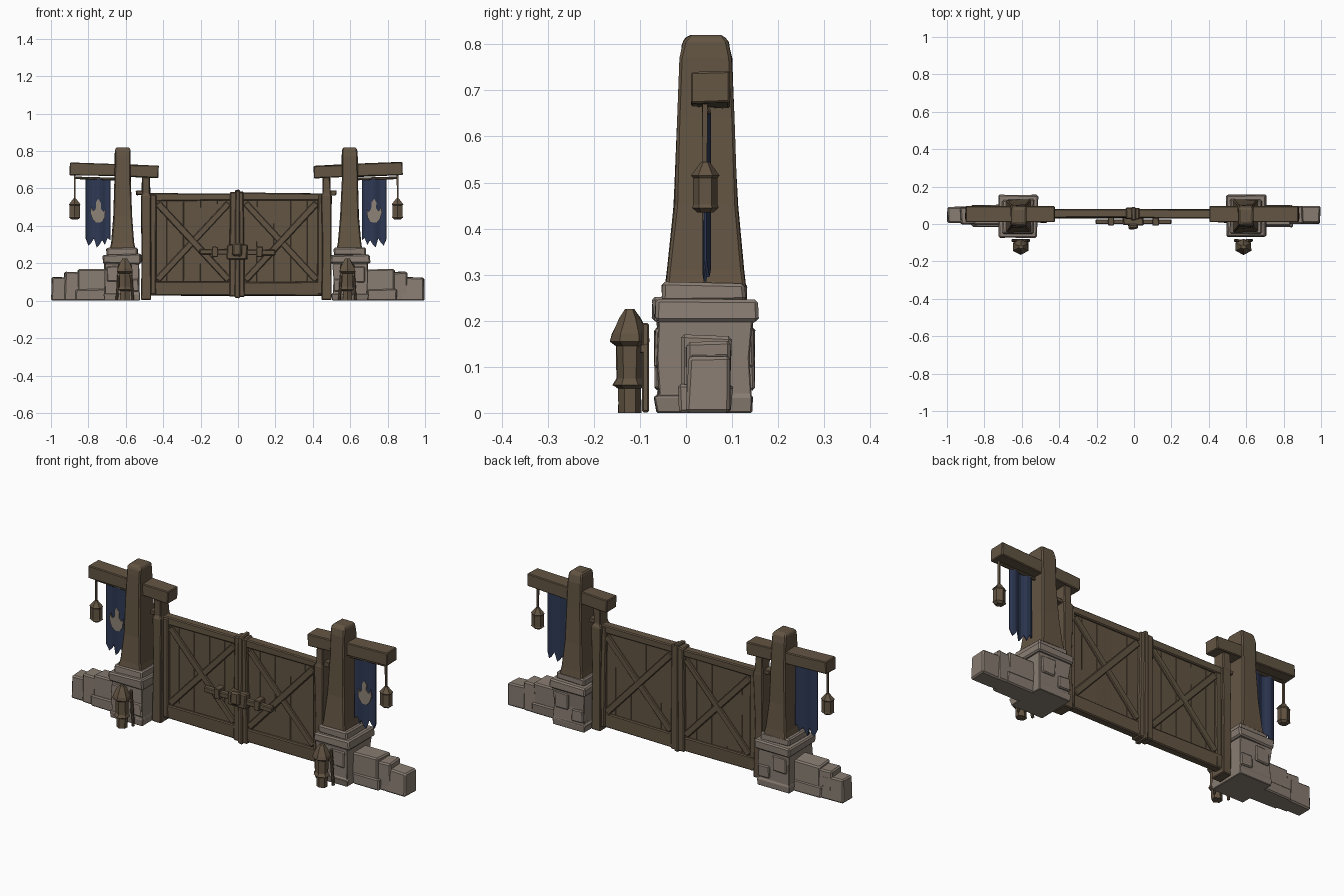
import bpy, bmesh, math, random
from mathutils import Vector, Matrix

random.seed(4)
if "Cube" in bpy.data.objects:
    bpy.data.objects.remove(bpy.data.objects["Cube"])


def material(name, rgb):
    m = bpy.data.materials.new(name)
    m.use_nodes = True
    m.diffuse_color = (*rgb, 1)
    m.node_tree.nodes["Principled BSDF"].inputs["Base Color"].default_value = (*rgb, 1)
    return m


WOOD = material("weathered wood", (0.125, 0.09, 0.056))
STONE = material("grey stone", (0.25, 0.205, 0.17))
CLOTH = material("navy cloth", (0.027, 0.04, 0.088))
CREST = material("pale crest", (0.27, 0.225, 0.185))


def finish(name, bm, mat, bevel=0.0):
    bmesh.ops.recalc_face_normals(bm, faces=bm.faces)
    mesh = bpy.data.meshes.new(name)
    bm.to_mesh(mesh)
    bm.free()
    mesh.materials.append(mat)
    ob = bpy.data.objects.new(name, mesh)
    bpy.context.collection.objects.link(ob)
    if bevel:
        mod = ob.modifiers.new("worn edges", "BEVEL")
        mod.width = bevel
        mod.segments = 1
    return ob


def block(name, x, y, z, mat=WOOD, rough=0.004, bevel=0.005):
    """Hewn box between extents, with slightly uneven corners."""
    bm = bmesh.new()
    bmesh.ops.create_cube(bm, size=1)
    for v in bm.verts:
        v.co = Vector((r[0] + (r[1] - r[0]) * (c + 0.5) for r, c in zip((x, y, z), v.co)))
        v.co += Vector([random.uniform(-rough, rough) for _ in range(3)])
        v.co.z = max(v.co.z, 0) if z[0] > 0 else (0 if v.co.z < z[1] / 2 else v.co.z)
    return finish(name, bm, mat, bevel)


def loft(name, rings, cx, cy, sides=4, mat=WOOD, rough=0.0, bevel=0.0):
    """Stack of rings (height, half width, half depth)."""
    bm = bmesh.new()
    loops = []
    for z, rx, ry in rings:
        k = 1 / math.cos(math.pi / sides)
        loop = []
        for i in range(sides):
            a = 2 * math.pi * (i + 0.5) / sides
            jitter = random.uniform(-rough, rough)
            loop.append(bm.verts.new((cx + (rx + jitter) * k * math.cos(a),
                                      cy + (ry + jitter) * k * math.sin(a), z)))
        loops.append(loop)
    for a, b in zip(loops, loops[1:]):
        for i in range(sides):
            j = (i + 1) % sides
            bm.faces.new((a[i], a[j], b[j], b[i]))
    bm.faces.new(loops[0])
    bm.faces.new(loops[-1])
    return finish(name, bm, mat, bevel)


def plank(name, a, b, y, width, depth):
    """Sloping board from a to b in the x-z plane, with uneven ends."""
    a, b = Vector((a[0], y, a[1])), Vector((b[0], y, b[1]))
    d = b - a
    bm = bmesh.new()
    bmesh.ops.create_cube(bm, size=1)
    for v in bm.verts:
        v.co = Vector((v.co.x * d.length, v.co.y * depth, v.co.z * width * random.uniform(0.85, 1.1)))
    turn = Matrix.Rotation(-math.atan2(d.z, d.x), 4, 'Y')
    bmesh.ops.transform(bm, matrix=Matrix.Translation((a + b) / 2) @ turn, verts=bm.verts)
    return finish(name, bm, WOOD, 0.004)


def fold(u):
    return 0.045 + 0.006 * math.sin(u * 75)


def build_banner(side, s, X):
    bm = bmesh.new()
    hem = [0.33, 0.295, 0.31, 0.335, 0.285, 0.3, 0.325, 0.3, 0.335, 0.325]
    rows = []
    for i, low in enumerate(hem):
        u = 0.803 - 0.13 * i / (len(hem) - 1)
        rows.append([bm.verts.new((X(u), fold(u), z)) for z in (0.652, 0.5, low)])
    for a, b in zip(rows, rows[1:]):
        for j in range(2):
            bm.faces.new((a[j], a[j + 1], b[j + 1], b[j]))
    ob = finish(side + "_banner", bm, CLOTH)
    mod = ob.modifiers.new("cloth thickness", "SOLIDIFY")
    mod.thickness = 0.006
    mod.offset = 0

    # winged crest plate on the front of the cloth
    bm = bmesh.new()
    outline = [(0.0, 0.545), (0.012, 0.525), (0.01, 0.495), (0.025, 0.48), (0.036, 0.505),
               (0.042, 0.47), (0.03, 0.435), (0.012, 0.417), (-0.018, 0.42), (-0.036, 0.445),
               (-0.04, 0.49), (-0.028, 0.475), (-0.016, 0.49), (-0.014, 0.525)]
    bm.faces.new([bm.verts.new((X(0.738 + u), 0.0345, z)) for u, z in outline])
    r = bmesh.ops.extrude_face_region(bm, geom=bm.faces[:])
    for v in r["geom"]:
        if isinstance(v, bmesh.types.BMVert):
            v.co.y += 0.006
    finish(side + "_banner_crest", bm, CREST)


def build_side(side, s):
    def X(u):
        return s * u - 0.01

    def span(a, b):
        return tuple(sorted((X(a), X(b))))

    # stone pedestal and stepped wall
    loft(side + "_pedestal", [(0, 0.096, 0.105), (0.035, 0.099, 0.107), (0.04, 0.092, 0.1),
                              (0.12, 0.092, 0.1), (0.2, 0.094, 0.102)], X(0.61), 0.04, 4, STONE, 0.004, 0.005)
    block(side + "_pedestal_cap", span(0.505, 0.715), (-0.07, 0.155), (0.198, 0.247), STONE, 0.005, 0.007)
    block(side + "_pedestal_top", span(0.525, 0.695), (-0.05, 0.13), (0.24, 0.283), STONE, 0.004, 0.007)
    for i, (u, w, z0, z1) in enumerate([(0.555, 0.07, 0.05, 0.115), (0.65, 0.08, 0.1, 0.185)]):
        block(f"{side}_pedestal_stone_{i}", span(u - w / 2, u + w / 2), (-0.067, 0.148), (z0, z1), STONE, 0.003)
    block(side + "_wall_inner", span(0.68, 0.85), (-0.008, 0.095), (0, 0.167), STONE, 0.005, 0.007)
    block(side + "_wall_middle", span(0.82, 0.915), (0.0, 0.092), (0, 0.152), STONE, 0.005, 0.007)
    block(side + "_wall_end", tuple(sorted((s * 0.87, s * 0.996))), (0.003, 0.093), (0, 0.125), STONE, 0.004, 0.007)
    block(side + "_wall_foot", span(0.7, 0.86), (-0.014, 0.1), (0, 0.06), STONE, 0.004, 0.006)

    # tapering main post
    loft(side + "_post", [(0.27, 0.07, 0.088), (0.31, 0.062, 0.083), (0.45, 0.05, 0.069),
                          (0.64, 0.043, 0.061), (0.77, 0.042, 0.056), (0.805, 0.041, 0.05),
                          (0.82, 0.034, 0.038)], X(0.607), 0.043, 4, WOOD, 0.002, 0.006)

    # crossbeam, banner rail and brace
    beam = [((0.415, 0.686), (0.65, 0.698)), ((0.6, 0.696), (0.89, 0.706))]
    for i, (a, b) in enumerate(beam):
        plank(f"{side}_crossbeam_{i}", (X(a[0]), a[1]), (X(b[0]), b[1]), 0.053, 0.068, 0.085)
    plank(side + "_banner_rail", (X(0.64), 0.65), (X(0.86), 0.657), 0.045, 0.014, 0.016)
    build_banner(side, s, X)

    # hanging lantern
    lx = X(0.863)
    block(side + "_lantern_cord", (lx - 0.004, lx + 0.004), (0.036, 0.046), (0.53, 0.67), WOOD, 0.001, 0)
    loft(side + "_lantern", [(0.435, 0.018, 0.015), (0.445, 0.03, 0.025), (0.452, 0.027, 0.023),
                             (0.51, 0.027, 0.023), (0.515, 0.031, 0.027), (0.545, 0.008, 0.008)], lx, 0.042, 6)

    # upright beside the door
    loft(side + "_gate_post", [(0.005, 0.026, 0.042), (0.3, 0.024, 0.04), (0.56, 0.027, 0.04),
                               (0.575, 0.022, 0.036), (0.66, 0.02, 0.034)], X(0.482), 0.05, 4, WOOD, 0.003, 0.004)
    block(side + "_gate_post_peg", span(0.465, 0.535), (0.025, 0.07), (0.565, 0.588), WOOD, 0.003, 0.003)

    # bollard with rear stakes
    bx = X(0.595)
    loft(side + "_bollard", [(0, 0.025, 0.021), (0.053, 0.025, 0.021), (0.06, 0.037, 0.032),
                             (0.075, 0.029, 0.025), (0.145, 0.029, 0.025), (0.155, 0.041, 0.036),
                             (0.172, 0.038, 0.034), (0.205, 0.023, 0.02), (0.225, 0.012, 0.01)],
         bx, -0.122, 6, WOOD, 0.002)
    for e in (-1, 1):
        plank(f"{side}_bollard_stake_{'inner' if e < 0 else 'outer'}", (bx + e * 0.043, 0.001),
              (bx + e * 0.03, 0.195), -0.088, 0.014, 0.016)
    block(side + "_bollard_tie", (bx - 0.04, bx + 0.04), (-0.1, -0.082), (0.13, 0.15), WOOD, 0.002, 0.002)


def build_door(side, s):
    def span(a, b):
        return tuple(sorted((s * a - 0.005, s * b - 0.005)))

    # vertical boards
    for i in range(5):
        a = 0.015 + i * 0.09
        block(f"{side}_door_board_{i}", span(a, a + 0.092), (0.045, 0.066),
              (0.03, 0.565 + random.uniform(-0.006, 0.006)), WOOD, 0.0015, 0.002)
    # frame
    block(side + "_door_top_rail", span(0.015, 0.465), (0.032, 0.079), (0.535, 0.575))
    block(side + "_door_bottom_rail", span(0.015, 0.465), (0.032, 0.079), (0.025, 0.1))
    block(side + "_door_inner_stile", span(0.005, 0.038), (0.026, 0.085), (0.02, 0.58))
    block(side + "_door_outer_stile", span(0.43, 0.465), (0.03, 0.08), (0.03, 0.57))
    # crossed braces on both faces
    for face, y in (("front", 0.039), ("back", 0.072)):
        for tag, z0, z1 in (("rising", 0.11, 0.52), ("falling", 0.52, 0.11)):
            plank(f"{side}_door_{face}_{tag}_brace", (s * 0.425 - 0.005, z0), (s * 0.045 - 0.005, z1),
                  y + (0.002 if tag == "rising" else 0), 0.036, 0.014)


for side, s in (("left", 1), ("right", -1)):
    build_side(side, s)
    build_door(side, s)

# centre strip and sliding latch
block("centre_strip", (-0.016, 0.01), (0.02, 0.088), (0.015, 0.59), WOOD, 0.004)
plank("latch_bar", (-0.205, 0.262), (0.2, 0.258), 0.012, 0.03, 0.026)
for x in (-0.125, 0.115):
    block("latch_bracket", (x - 0.016, x + 0.016), (-0.008, 0.045), (0.232, 0.288), WOOD, 0.003, 0.003)
block("latch_plate", (-0.06, 0.05), (-0.006, 0.04), (0.222, 0.3), WOOD, 0.004, 0.006)
block("latch_boss", (-0.03, 0.02), (-0.028, 0.0), (0.238, 0.308), WOOD, 0.004, 0.008)
